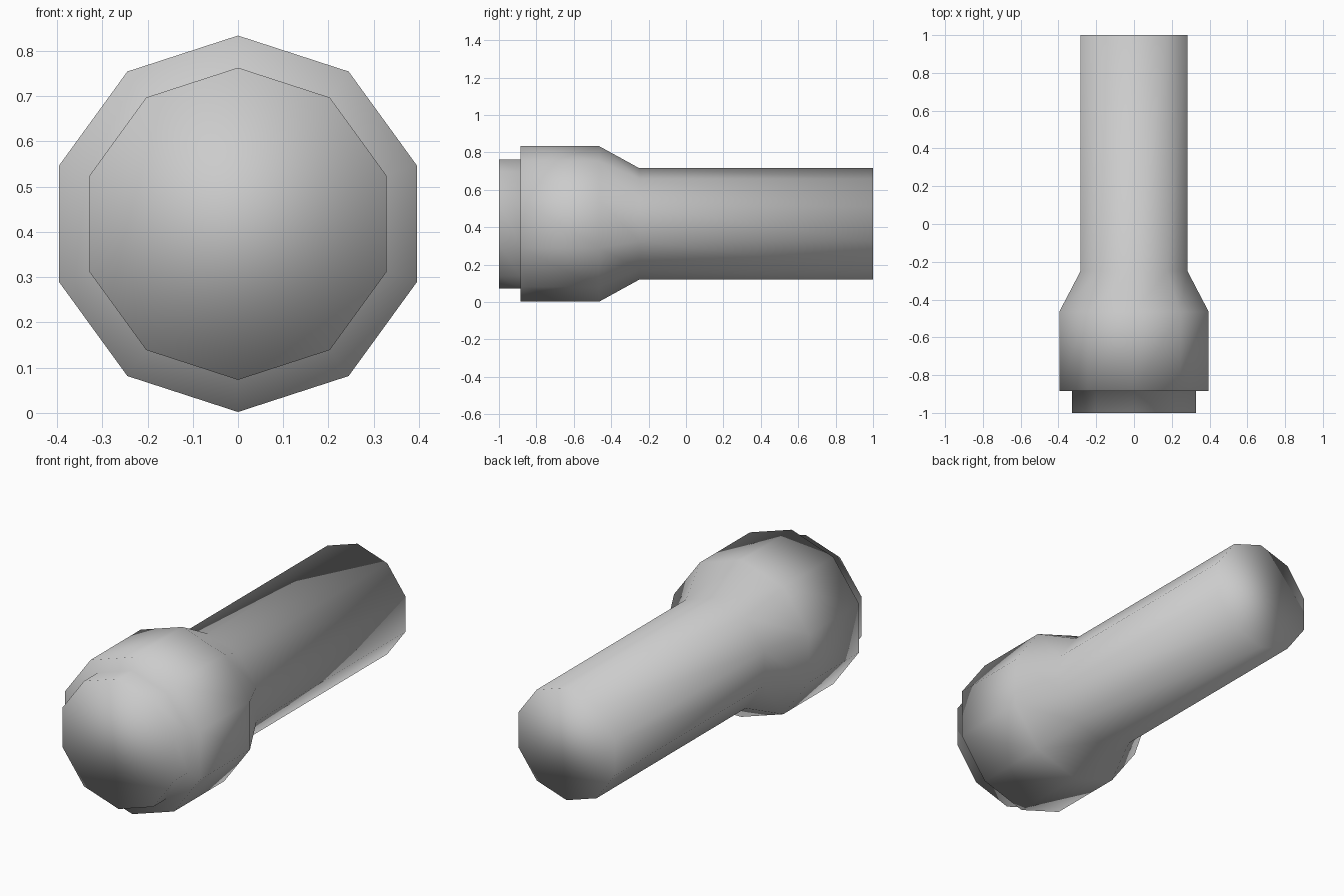
import bpy
import bmesh
from math import cos, sin, tau

cube = bpy.data.objects.get("Cube")
if cube:
    bpy.data.objects.remove(cube, do_unlink=True)

SIDES = 10
CENTRE_Z = 0.418

# Profile along the barrel, front to back: (y, radius)
PROFILE = [
    (-1.0, 0.345),     # lens rim
    (-0.885, 0.345),   # lens base
    (-0.885, 0.416),   # head front
    (-0.465, 0.416),   # head back
    (-0.25, 0.298),    # neck
    (1.0, 0.298),      # handle end
]

grey = bpy.data.materials.new("plain_grey")
grey.use_nodes = True
colour = (0.6, 0.6, 0.6, 1.0)
grey.diffuse_color = colour
grey.node_tree.nodes["Principled BSDF"].inputs["Base Color"].default_value = colour


def ring(bm, y, radius):
    """Ten-sided ring around the barrel axis with a corner on top."""
    return [bm.verts.new((radius * sin(tau * i / SIDES), y,
                          CENTRE_Z + radius * cos(tau * i / SIDES)))
            for i in range(SIDES)]


# Torch: lens, flared head and handle as one continuous shell
bm = bmesh.new()
rings = [ring(bm, y, r) for y, r in PROFILE]
for a, b in zip(rings, rings[1:]):
    for i in range(SIDES):
        j = (i + 1) % SIDES
        bm.faces.new((a[i], a[j], b[j], b[i]))
bm.faces.new(rings[0])
bm.faces.new(rings[-1])
bmesh.ops.recalc_face_normals(bm, faces=bm.faces)
for face in bm.faces:
    face.smooth = True

mesh = bpy.data.meshes.new("torch_body")
bm.to_mesh(mesh)
bm.free()
mesh.materials.append(grey)
torch = bpy.data.objects.new("torch_body", mesh)
bpy.context.collection.objects.link(torch)
